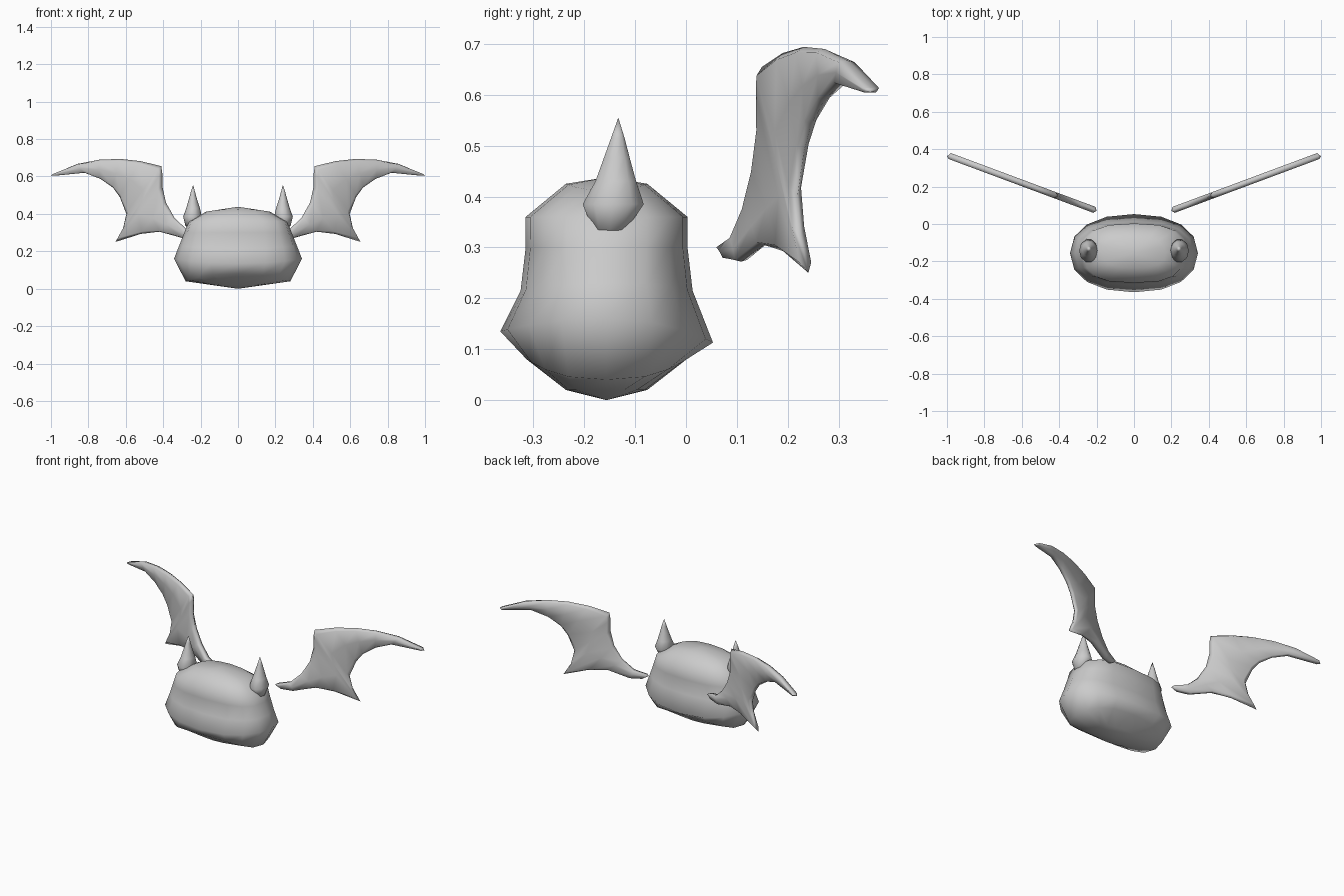
import bpy, bmesh, math
from mathutils import Vector

if "Cube" in bpy.data.objects:
    bpy.data.objects.remove(bpy.data.objects["Cube"])

grey = bpy.data.materials.new("stone_grey")
grey.diffuse_color = (0.6, 0.6, 0.6, 1)
grey.use_nodes = True
grey.node_tree.nodes["Principled BSDF"].inputs["Base Color"].default_value = grey.diffuse_color


def loft(name, rings, start=None, end=None):
    """Skin a list of equal closed rings; close each end with a point or a cap."""
    bm = bmesh.new()
    loops = [[bm.verts.new(p) for p in r] for r in rings]
    n = len(loops[0])
    for a, b in zip(loops, loops[1:]):
        for i in range(n):
            j = (i + 1) % n
            bm.faces.new((a[i], a[j], b[j], b[i]))
    for loop, tip in ((loops[0], start), (loops[-1], end)):
        if tip is None:
            bm.faces.new(loop)
        else:
            v = bm.verts.new(tip)
            for i in range(n):
                bm.faces.new((loop[i], loop[(i + 1) % n], v))
    bmesh.ops.recalc_face_normals(bm, faces=bm.faces)
    me = bpy.data.meshes.new(name)
    bm.to_mesh(me)
    bm.free()
    me.materials.append(grey)
    me.shade_smooth()
    ob = bpy.data.objects.new(name, me)
    bpy.context.collection.objects.link(ob)
    return ob


def oval(cx, cy, rx, ry, z_side, z_front, z_back, power, n):
    """Rounded-box ring whose height varies from its sides to its front and back."""
    pts = []
    for i in range(n):
        a = 2 * math.pi * i / n
        c, s = math.cos(a), math.sin(a)
        u = math.copysign(abs(c) ** (2 / power), c)
        v = math.copysign(abs(s) ** (2 / power), s)
        z_end = z_back if s > 0 else z_front
        pts.append((cx + rx * u, cy + ry * v, z_side + (z_end - z_side) * s * s))
    return pts


# Body: half width, half depth, side / front / back heights, squareness
BODY = [
    (0.14, 0.08, 0.02, 0.02, 0.02, 2.3),
    (0.28, 0.157, 0.04, 0.08, 0.08, 2.6),
    (0.342, 0.209, 0.16, 0.135, 0.113, 2.25),
    (0.315, 0.169, 0.23, 0.215, 0.215, 2.5),
    (0.287, 0.159, 0.30, 0.30, 0.30, 2.7),
    (0.265, 0.159, 0.36, 0.36, 0.36, 2.8),
    (0.17, 0.08, 0.412, 0.425, 0.425, 2.5),
]
loft("body", [oval(0, -0.156, *b, 16) for b in BODY],
     (0, -0.156, 0.0), (0, -0.156, 0.438))

# Horns: centre x, centre y, half width, half depth, height
HORN = [
    (0.245, -0.15, 0.036, 0.035, 0.335),
    (0.243, -0.143, 0.050, 0.063, 0.385),
    (0.240, -0.138, 0.037, 0.042, 0.43),
    (0.241, -0.136, 0.023, 0.027, 0.475),
    (0.241, -0.134, 0.012, 0.014, 0.515),
]

# Wings: matching leading-edge and trailing-edge points (x, z), middle fullness
WING = [
    ((0.21, 0.302), (0.235, 0.278), 0.8),
    ((0.28, 0.322), (0.30, 0.272), 0.8),
    ((0.34, 0.38), (0.42, 0.305), 0.6),
    ((0.385, 0.46), (0.52, 0.293), 0.5),
    ((0.405, 0.55), (0.655, 0.25), 0.8),
    ((0.405, 0.62), (0.615, 0.32), 0.6),
    ((0.41, 0.655), (0.597, 0.40), 0.6),
    ((0.52, 0.682), (0.632, 0.49), 0.5),
    ((0.63, 0.694), (0.668, 0.54), 0.6),
    ((0.74, 0.69), (0.735, 0.587), 0.8),
    ((0.86, 0.667), (0.82, 0.62), 0.9),
    ((0.985, 0.614), (0.98, 0.604), 0.9),
]
SLOPE = 0.372                      # backward sweep of the wing plane
NORMAL = Vector((-SLOPE, 1, 0)).normalized()


def wing_ring(lead, trail, fullness, side):
    half = 0.017
    section = [(0, 0), (0.07, 1), (0.5, fullness), (0.93, 0.75), (1, 0),
               (0.93, -0.75), (0.5, -fullness), (0.07, -1)]
    ring = []
    for t, off in section:
        x = lead[0] + (trail[0] - lead[0]) * t
        z = lead[1] + (trail[1] - lead[1]) * t
        p = Vector((x, 0.075 + SLOPE * (x - 0.21), z)) + NORMAL * off * half
        ring.append((p.x * side, p.y, p.z))
    return ring


for side, label in ((1, "right"), (-1, "left")):
    rings = [oval(side * x, y, rx, ry, z, z, z, 2, 10) for x, y, rx, ry, z in HORN]
    loft("horn_" + label, rings, (side * 0.245, -0.15, 0.325), (side * 0.24, -0.133, 0.555))
    loft("wing_" + label, [wing_ring(*w, side) for w in WING],
         (side * 0.20, 0.071, 0.295), (side * 1.0, 0.362, 0.606))
